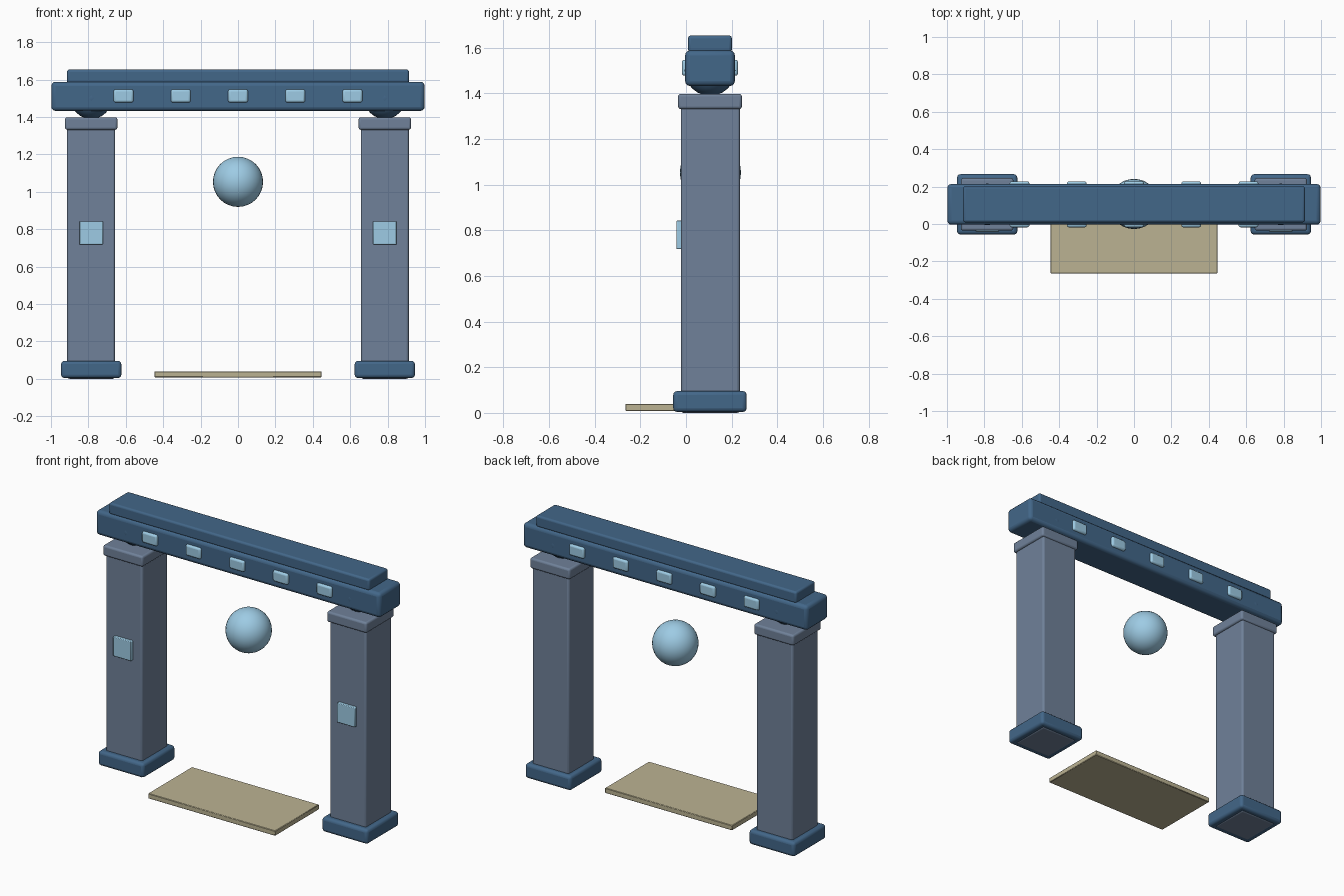
import bpy, bmesh
from mathutils import Matrix, Vector

if "Cube" in bpy.data.objects:
    bpy.data.objects.remove(bpy.data.objects["Cube"])

YC = 0.105  # depth centre of the gate


def material(name, rgb):
    m = bpy.data.materials.new(name)
    m.diffuse_color = (*rgb, 1)
    m.use_nodes = True
    m.node_tree.nodes["Principled BSDF"].inputs["Base Color"].default_value = m.diffuse_color
    return m


NAVY = material("navy", (0.055, 0.135, 0.25))
SLATE = material("slate", (0.16, 0.22, 0.32))
GLOW = material("pale_blue", (0.34, 0.60, 0.78))
SAND = material("sand", (0.50, 0.45, 0.29))


def finish(name, bm, mat):
    me = bpy.data.meshes.new(name)
    bm.to_mesh(me)
    bm.free()
    ob = bpy.data.objects.new(name, me)
    bpy.context.collection.objects.link(ob)
    me.materials.append(mat)
    bpy.ops.object.select_all(action='DESELECT')
    ob.select_set(True)
    bpy.context.view_layer.objects.active = ob
    return ob


def box(name, x, y, z, mat, bevel=0.0, segments=3):
    """Box from (min, max) ranges, with optional rounded edges."""
    bm = bmesh.new()
    size = Vector([r[1] - r[0] for r in (x, y, z)])
    mid = Vector([(r[0] + r[1]) / 2 for r in (x, y, z)])
    bmesh.ops.create_cube(bm, size=1, matrix=Matrix.Translation(mid) @ Matrix.Diagonal((*size, 1)))
    ob = finish(name, bm, mat)
    if bevel:
        mod = ob.modifiers.new("rounded_edges", 'BEVEL')
        mod.width = bevel
        mod.segments = segments
        bpy.ops.object.shade_smooth_by_angle(angle=0.6)
    return ob


def ball(name, loc, r, mat, u, v):
    bm = bmesh.new()
    bmesh.ops.create_uvsphere(bm, u_segments=u, v_segments=v, radius=r,
                              matrix=Matrix.Translation(loc))
    ob = finish(name, bm, mat)
    bpy.ops.object.shade_smooth_by_angle(angle=0.6)
    return ob


def around(c, half):
    return (c - half, c + half)


# Pillars with base, capital, joint ball and front panel
for side, s in (("left", -1), ("right", 1)):
    cx = 0.785 * s
    box(side + "_pillar", around(cx, 0.128), around(YC + 0.002, 0.129), (0.0, 1.37), SLATE, 0.012)
    box(side + "_pillar_base", around(cx, 0.161), around(YC, 0.161), (0.004, 0.096), NAVY, 0.018)
    box(side + "_pillar_capital", around(cx, 0.14), around(YC, 0.14), (1.331, 1.398), SLATE, 0.012)
    ball(side + "_joint_ball", (cx, YC, 1.5), 0.111, NAVY, 24, 12)
    box(side + "_pillar_panel", around(cx, 0.063), (-0.042, 0.0), (0.718, 0.842), GLOW, 0.004, 2)

# Crossbeam and top rail
box("crossbeam", (-0.998, 0.998), around(YC, 0.109), (1.432, 1.588), NAVY, 0.022)
box("top_rail", (-0.914, 0.914), around(YC, 0.096), (1.58, 1.653), NAVY, 0.012)

# Small lights showing on both faces of the beam
for i in range(5):
    box(f"beam_light_{i + 1}", around(0.306 * (i - 2), 0.053), around(YC, 0.123),
        (1.477, 1.547), GLOW, 0.012)

# Floating orb and front step
ball("floating_orb", (0, YC + 0.002, 1.053), 0.134, GLOW, 32, 16)
box("step_slab", (-0.446, 0.446), (-0.265, 0.175), (0.008, 0.04), SAND, 0.003, 1)
